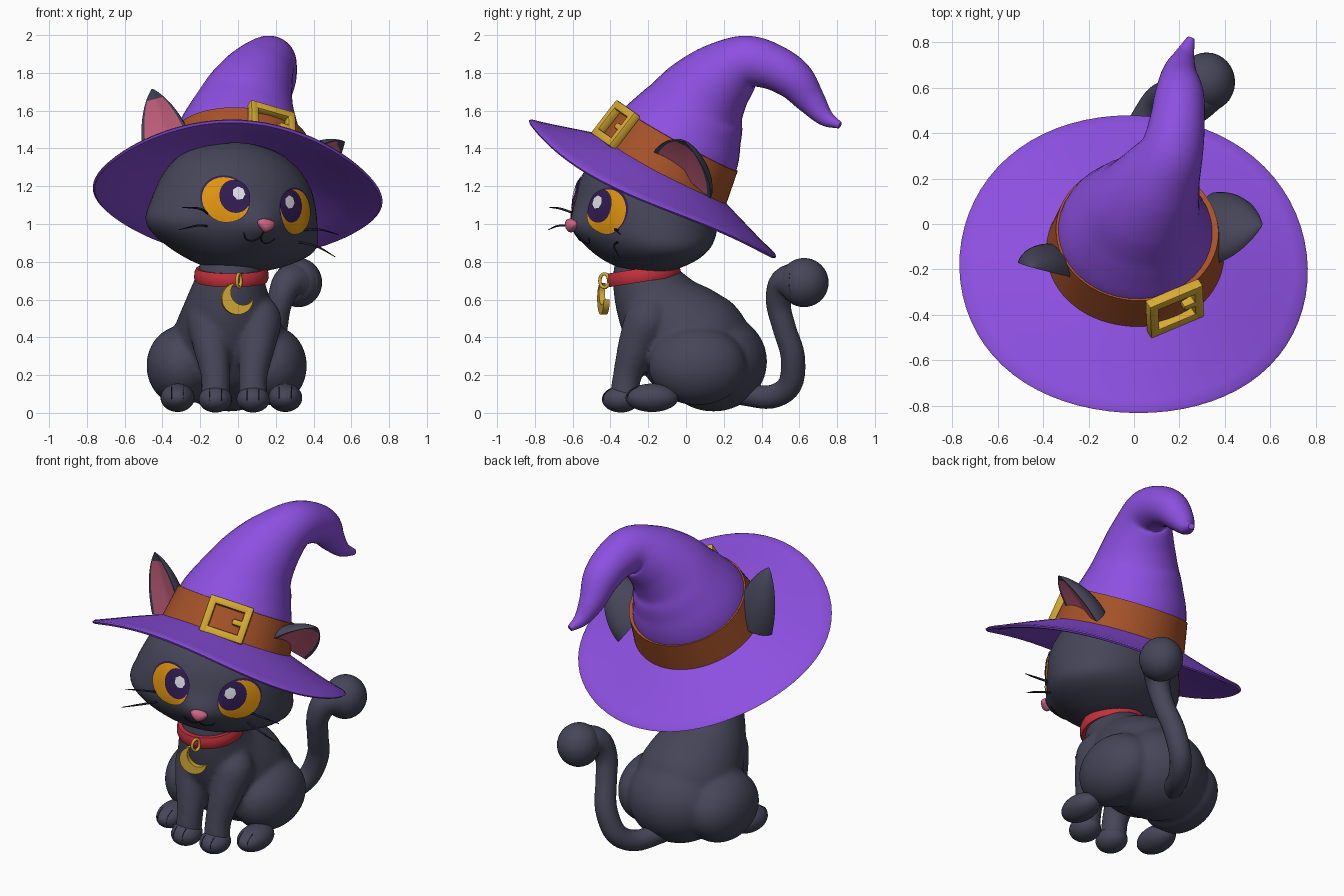
import bpy, bmesh, math
from mathutils import Matrix, Vector
from math import sin, cos, pi, radians, sqrt, exp, atan2

if "Cube" in bpy.data.objects:
    bpy.data.objects.remove(bpy.data.objects["Cube"])

def mat(name, *c):
    m = bpy.data.materials.new(name)
    m.diffuse_color = (*c, 1)
    m.use_nodes = True
    m.node_tree.nodes["Principled BSDF"].inputs["Base Color"].default_value = m.diffuse_color
    return m

FUR = mat("charcoal fur", .06, .06, .098)
PURPLE = mat("purple felt", .265, .08, .75)
BROWN = mat("brown leather", .38, .085, .022)
GOLD = mat("gold", .68, .41, .035)
ORANGE = mat("orange iris", .75, .30, .005)
DARK = mat("dark violet pupil", .03, .012, .085)
WHITE = mat("white glint", .85, .85, .9)
PINK = mat("pink", .62, .13, .23)
RED = mat("red collar", .55, .03, .045)
BLACK = mat("black line", .012, .012, .02)

def finish(name, bm, *mats, M=None, closed=True, angle=40):
    if M:
        bm.transform(M)
    if closed:
        bmesh.ops.recalc_face_normals(bm, faces=bm.faces)
    for f in bm.faces:
        f.smooth = True
    me = bpy.data.meshes.new(name)
    bm.to_mesh(me)
    bm.free()
    for m in mats:
        me.materials.append(m)
    me.set_sharp_from_angle(angle=radians(angle))
    ob = bpy.data.objects.new(name, me)
    bpy.context.collection.objects.link(ob)
    return ob

def bridge(bm, rings, loop=False, caps=True):
    n = len(rings[0])
    for i in range(len(rings) - (0 if loop else 1)):
        a, b = rings[i], rings[(i + 1) % len(rings)]
        for j in range(n):
            bm.faces.new((a[j], a[(j + 1) % n], b[(j + 1) % n], b[j]))
    if caps and not loop:
        bm.faces.new(rings[0][::-1])
        bm.faces.new(rings[-1])

def tube(name, pts, m, n=24, sub=5, M=None):
    """Sweep a circle along a smooth path of (x, y, z, radius)."""
    P = [Vector(p) for p in pts]
    P = [P[0] * 2 - P[1]] + P + [P[-1] * 2 - P[-2]]
    path = []
    for i in range(1, len(P) - 2):
        a, b, c, d = P[i - 1:i + 3]
        for k in range(sub):
            t = k / sub
            path.append(.5 * (b * 2 + (c - a) * t + (a * 2 - b * 5 + c * 4 - d) * t * t
                              + (b * 3 - a - c * 3 + d) * t ** 3))
    path.append(P[-2])
    bm, rings = bmesh.new(), []
    nrm = Vector((.99, .1, .05))
    for i, p in enumerate(path):
        t = (path[min(i + 1, len(path) - 1)] - path[max(i - 1, 0)]).xyz.normalized()
        if abs(nrm.dot(t)) > .95:
            nrm = Vector((.05, .3, .95))
        nrm = (nrm - t * nrm.dot(t)).normalized()
        b = t.cross(nrm)
        rings.append([bm.verts.new(p.xyz + (nrm * cos(2 * pi * j / n) + b * sin(2 * pi * j / n)) * max(p.w, .002))
                      for j in range(n)])
    bridge(bm, rings)
    return finish(name, bm, m, M=M, angle=60)

def ball(name, c, r, m, M=None):
    bm = bmesh.new()
    bmesh.ops.create_uvsphere(bm, u_segments=32, v_segments=20, radius=1)
    bm.transform(Matrix.Translation(c) @ Matrix.Diagonal((*r, 1)))
    return finish(name, bm, m, M=M)

def lathe(name, prof, m, M, n=72, droop=0, twist=0):
    """Revolve a closed (radius, height) profile; droop lowers the sides, twist lowers the front corners."""
    bm = bmesh.new()
    rings = []
    for r, h in prof:
        P = [(r * cos(2 * pi * j / n), r * sin(2 * pi * j / n)) for j in range(n)]
        rings.append([bm.verts.new((x, y, h + (twist * y - droop) * x * x)) for x, y in P])
    bridge(bm, rings, loop=True)
    return finish(name, bm, m, M=M)

# ---- body, legs, paws, tail
torso = [tube("body", [(-.03, -.2, .86, .15), (-.04, -.21, .72, .18), (-.05, -.14, .56, .235), (-.05, -.02, .42, .29),
                       (-.05, .06, .34, .3), (-.05, .13, .25, .26), (-.05, .17, .19, .15), (-.05, .19, .17, .02)], FUR, n=40),
         ball("rump", (-.05, .145, .272), (.3, .285, .265), FUR)]

def paw(name, c, r):
    ball(name, c, r, FUR)
    for k in (-1, 1):       # toe lines
        arc = [radians(a) for a in (-5, 15, 35, 55)]
        tube(name + "_toe_line", [(c[0] + r[0] * .36 * k, c[1] - r[1] * .935 * cos(a), c[2] + r[2] * .935 * sin(a), .0025)
                                  for a in arc], BLACK, n=6, sub=3)

for side, s in (("left", -1), ("right", 1)):
    torso.append(ball(side + "_thigh", (-.06 + s * .24, .06, .25), (.185, .26, .21), FUR))
    paw(side + "_hind_paw", (-.035 + s * .285, -.18, .08), (.09, .14, .075))
    x = -.02 + s * .1
    torso.append(tube(side + "_front_leg", [(x + s * .02, -.16, .6, .07), (x + s * .03, -.2, .5, .12), (x + s * .02, -.26, .36, .1),
                                            (x, -.31, .2, .077), (x, -.33, .07, .077)], FUR))
    paw(side + "_front_paw", (x, -.345, .072), (.088, .1, .07))
tube("tail", [(-.04, .3, .1, .06), (.04, .45, .085, .062), (.11, .55, .15, .064), (.17, .565, .3, .064), (.2, .52, .45, .062),
              (.22, .49, .58, .066), (.26, .52, .68, .085), (.32, .61, .69, .12)], FUR)
ball("tail_tip", (.32, .625, .69), (.125, .13, .13), FUR)

# blend torso, thighs and legs into one soft surface
for o in torso:
    o.select_set(True)
bpy.context.view_layer.objects.active = torso[0]
bpy.ops.object.join()
rm = torso[0].modifiers.new("blend", 'REMESH')
rm.mode, rm.voxel_size, rm.use_smooth_shade = 'VOXEL', .013, True
sm = torso[0].modifiers.new("soften", 'SMOOTH')
sm.factor, sm.iterations = .5, 12

# ---- collar and moon pendant
C = Matrix.Translation((-.035, -.225, .732)) @ Matrix.Rotation(radians(9), 4, 'X')
lathe("collar", [(.15, -.035), (.19, -.037), (.198, -.015), (.195, .015), (.186, .035), (.15, .03)], RED, C)
R, t0, d = .085, radians(52), .045
beta = atan2(R * sin(t0), R * cos(t0) - d)
r2 = R * sin(t0) / sin(beta)
N = 20
moon = [(R * cos(a), R * sin(a)) for a in (t0 + (2 * pi - 2 * t0) * i / N for i in range(N + 1))]
moon += [(d + r2 * cos(a), r2 * sin(a)) for a in (2 * pi - beta - (2 * pi - 2 * beta) * i / N for i in range(1, N))]
bm = bmesh.new()
lo, hi = [[bm.verts.new((x, y, z)) for x, y in moon] for z in (-.016, .016)]
bridge(bm, [lo, hi])
finish("moon_pendant", bm, GOLD, M=Matrix.Translation((-.005, -.437, .605)) @ Matrix.Rotation(radians(12), 4, 'Z')
       @ Matrix.Rotation(pi / 2, 4, 'X') @ Matrix.Rotation(radians(48), 4, 'Z'))
tube("pendant_ring", [(.005 + .01 * cos(a), -.432 + .024 * cos(a), .7 + .036 * sin(a), .009)
                      for a in (2 * pi * i / 12 for i in range(13))], GOLD, n=8, sub=2)

# ---- head: squashed sphere with full cheeks and a muzzle bump, turned and tilted
H = Matrix.Translation((-.015, -.21, 1.095)) @ Matrix.Rotation(radians(24.5), 4, 'Z') @ Matrix.Rotation(radians(9), 4, 'Y')
HX, HY, HZ = .435, .365, .35

def bump(x, z):
    return .07 * exp(-(x / .13) ** 2 - ((z + .11) / .1) ** 2)

def cheek(w):
    return 1 + .19 * exp(-((w + .45) / .36) ** 2)

def front(x, z):
    w = z / HZ if z > 0 else -(-z / HZ) ** 1.2
    u = x / (HX * cheek(w))
    return -HY * sqrt(max(0, 1 - u * u - w * w)) - bump(x, z)

bm = bmesh.new()
bmesh.ops.create_uvsphere(bm, u_segments=64, v_segments=48, radius=1)
for v in bm.verts:
    u, y, w = v.co
    x, z = HX * u * cheek(w), HZ * (w if w > 0 else -(-w) ** (1 / 1.2))
    v.co = (x, HY * y - (bump(x, z) * min(1, -y * 4) if y < 0 else 0), z)
finish("head", bm, FUR, M=H)

def patch(name, cx, cz, rx, rz, off, m, n=32):
    """Thin plate that follows the front of the head."""
    bm = bmesh.new()
    at = lambda x, z: bm.verts.new((x, front(x, z) - off, z))
    rings = [[at(cx + rx * k / 5 * cos(2 * pi * j / n), cz + rz * k / 5 * sin(2 * pi * j / n)) for j in range(n)]
             for k in (5, 4, 3, 2, 1)]
    bridge(bm, rings, caps=False)
    mid = at(cx, cz)
    for j in range(n):
        bm.faces.new((rings[-1][j], rings[-1][(j + 1) % n], mid))
    finish(name, bm, m, M=H, closed=False)

for side, s in (("left", -1), ("right", 1)):
    patch(side + "_eye_rim", s * .205, .006, .119, .125, .004, DARK)
    patch(side + "_eye", s * .206, .002, .113, .119, .008, ORANGE)
    patch(side + "_pupil", s * .166, .026, .077, .088, .012, DARK)
    patch(side + "_eye_glint", s * .15, .045, .033, .036, .016, WHITE, n=7)
    for z0, z1 in ((-.09, -.08), (-.15, -.2)):
        tube(side + "_whisker", [(s * .26, -.27, z0, .006), (s * .35, -.335, (z0 + z1) / 2 + .015, .006),
                                 (s * .46, -.35, z1, .002)], BLACK, n=6, M=H)
    tube(side + "_mouth", [(x * s, front(x * s, z) - .001, z, .0035) for x, z in
                           ((0, -.14), (.006, -.172), (.035, -.192), (.07, -.185), (.092, -.158))], BLACK, n=6, M=H)

# nose: wide at the top, narrow at the bottom
bm = bmesh.new()
bmesh.ops.create_uvsphere(bm, u_segments=20, v_segments=14, radius=1)
for v in bm.verts:
    v.co = (v.co.x * .046 * (1 + .5 * v.co.z), v.co.y * .03 - .43, v.co.z * .036 - .105)
finish("nose", bm, PINK, M=H)

# ---- ears: thick shells with a shallow pink hollow
def ear(name, a, b, tip, depth):
    a, b, tip = Vector(a), Vector(b), Vector(tip)
    mid, W, n, rows = (a + b) / 2, (b - a) / 2, 36, 14
    U = tip - mid
    F = W.cross(U).normalized()
    mid, U = mid - U * .25, U * 1.25
    bm, rings = bmesh.new(), []
    for i in range(rows + 1):
        t = i / rows
        w = max(.03, (1 - t ** 2.1) ** .8)
        ring = []
        for j in range(n):
            s, c = sin(2 * pi * j / n), cos(2 * pi * j / n)
            back = depth * w * (-s if s < 0 else .9 * (1 - abs(c)) ** .7 * .4 - .12 * s)
            ring.append(bm.verts.new(mid + U * t + W * 1.05 * w * c - F * back))
        rings.append(ring)
    bridge(bm, rings)
    bm.faces.ensure_lookup_table()
    for i in range(rows - 2):
        for j in range(n):
            g = 2 * pi * (j + .5) / n
            if sin(g) > 0 and abs(cos(g)) < .82:
                bm.faces[i * n + j].material_index = 1
    finish(name, bm, FUR, PINK, angle=60)

ear("left_ear", (-.5, -.17, 1.38), (-.25, -.24, 1.45), (-.455, -.19, 1.715), .12)
ear("right_ear", (.365, -.17, 1.37), (.43, .125, 1.18), (.565, -.005, 1.435), .12)

# ---- witch hat, tipped back
up = Vector((.055, .554, 1)).normalized()
ex = Vector((1, 0, -.055)).normalized()
ey = up.cross(ex) * .975
G = Matrix((ex, ey, up)).transposed().to_4x4()
G.translation = (0, -.175, 1.19)
lathe("hat_brim", [(.30, .14), (.385, .118), (.46, .094), (.55, .066), (.64, .038), (.71, .018), (.757, .006), (.768, -.004),
                   (.757, -.014), (.70, -.006), (.6, .022), (.48, .06), (.36, .092), (.30, .11)], PURPLE, G, droop=.06, twist=.2)
lathe("hat_band", [(.36, .105), (.392, .105), (.358, .295), (.33, .295)], BROWN, G)
tube("hat_crown", [(0, -.11, 1.31, .36), (.01, -.03, 1.45, .34), (.03, .035, 1.57, .29), (.06, .10, 1.68, .24),
                   (.11, .2, 1.785, .19), (.165, .32, 1.857, .142), (.19, .45, 1.835, .122), (.2, .57, 1.765, .108),
                   (.2, .66, 1.655, .078), (.22, .735, 1.565, .047), (.25, .815, 1.522, .018)], PURPLE, n=40, sub=6)

# buckle on the front of the band
c = Vector((.175, -.35, 1.54))
out = c - (G.translation + up * .2)
out = (out - up * out.dot(up)).normalized()
nrm = (out + up * .17).normalized()
rt = up.cross(out).normalized()
B = Matrix((rt, nrm.cross(rt), nrm)).transposed().to_4x4()
B.translation = G.translation + up * .205 + out * .375
bm = bmesh.new()
for x, y, sx, sy in ((-.11, 0, .045, .225), (.11, 0, .045, .225), (0, .09, .26, .045), (0, -.09, .26, .045),
                     (.07, 0, .07, .035)):
    bmesh.ops.create_cube(bm, size=1, matrix=Matrix.Translation((x, y, 0)) @ Matrix.Diagonal((sx, sy, .05, 1)))
bmesh.ops.bevel(bm, geom=bm.edges[:], offset=.01, segments=2, affect='EDGES', profile=.5)
finish("hat_buckle", bm, GOLD, M=B)
